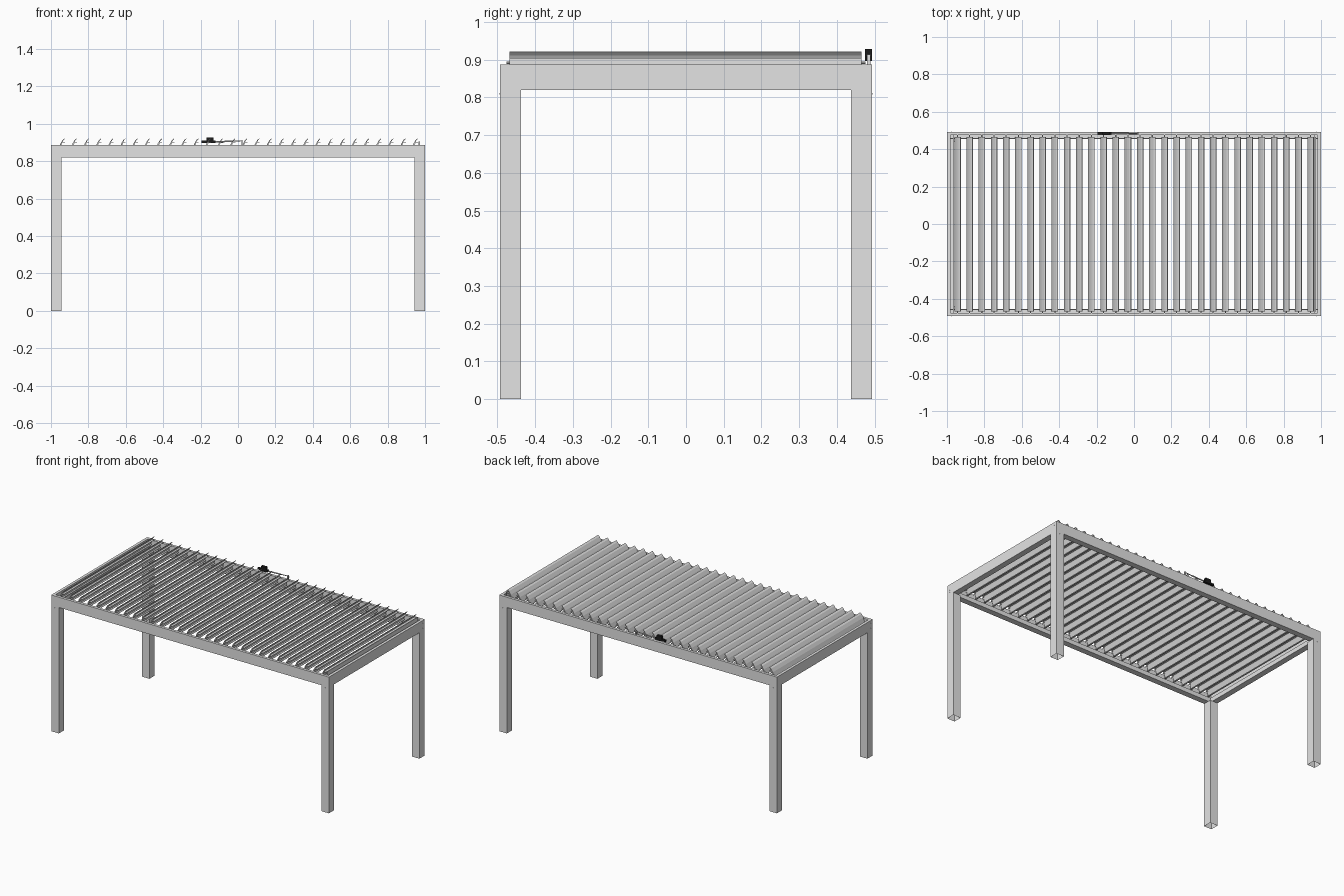
import bpy, bmesh, math
from mathutils import Vector

if "Cube" in bpy.data.objects:
    bpy.data.objects.remove(bpy.data.objects["Cube"])


def material(name, value):
    m = bpy.data.materials.new(name)
    m.diffuse_color = (value, value, value, 1)
    m.use_nodes = True
    m.node_tree.nodes["Principled BSDF"].inputs["Base Color"].default_value = m.diffuse_color
    return m


GREY = material("light grey aluminium", 0.77)
BLACK = material("black plastic", 0.012)
X, Y, TOP, LOW = 1.0, 0.493, 0.887, 0.82
POST = 0.055


def finish(name, bm, mat):
    me = bpy.data.meshes.new(name)
    bm.to_mesh(me)
    bm.free()
    me.materials.append(mat)
    ob = bpy.data.objects.new(name, me)
    bpy.context.collection.objects.link(ob)
    return ob


def box(name, lo, hi, mat=GREY, open_foot=False):
    bm = bmesh.new()
    for v in bmesh.ops.create_cube(bm, size=1)["verts"]:
        v.co = Vector([(a + b) / 2 + c * (b - a) for a, b, c in zip(lo, hi, v.co)])
    if open_foot:
        bm.normal_update()
        foot = [f for f in bm.faces if f.normal.z < -0.5]
        bmesh.ops.delete(bm, geom=foot, context='FACES_ONLY')
    return finish(name, bm, mat)


def prism(name, section, place, a, b, mat=GREY):
    """Extrude a closed section from a to b; place maps (u, v, t) to a point."""
    bm = bmesh.new()
    ends = [[bm.verts.new(place(u, v, t)) for u, v in section] for t in (a, b)]
    n = len(section)
    for i in range(n):
        j = (i + 1) % n
        bm.faces.new((ends[0][i], ends[0][j], ends[1][j], ends[1][i]))
    bm.faces.new(ends[0])
    bm.faces.new(ends[1])
    bmesh.ops.recalc_face_normals(bm, faces=bm.faces)
    return finish(name, bm, mat)


def rod(name, start, end, radius, mat=GREY):
    a, b = Vector(start), Vector(end)
    rot = (b - a).to_track_quat('Z', 'Y')
    sec = [(radius * math.cos(k * math.pi / 4), radius * math.sin(k * math.pi / 4)) for k in range(8)]
    return prism(name, sec, lambda u, v, t: a + rot @ Vector((u, v, t)), 0, (b - a).length, mat)


# Four hollow posts, open at the foot
for sx in (-1, 1):
    for sy in (-1, 1):
        xs = sorted((sx * X, sx * (X - POST)))
        ys = sorted((sy * Y, sy * (Y - POST)))
        box("post", (xs[0], ys[0], 0), (xs[1], ys[1], LOW), open_foot=True)

# Beams with an outer wall and an inner gutter ledge
beam = [(0, LOW), (0, TOP), (0.018, TOP), (0.018, 0.834), (0.034, 0.834),
        (0.034, 0.848), (0.038, 0.848), (0.038, LOW)]
for s in (-1, 1):
    prism("long_beam", beam, lambda u, v, t: (t, s * (Y - u), v), -X, X)
    prism("side_beam", beam, lambda u, v, t: (s * (X - u), t, v), -Y + 0.018, Y - 0.018)

# Tilted louvres with a top lip, a middle rain fin and a lower drain lip
louvre = [(-0.017, -0.028), (-0.006, 0.002), (0.006, 0.022), (0.016, 0.030),
          (0.017, 0.027), (0.010, 0.020), (0.003, 0.008), (0.018, 0.009),
          (0.018, 0.006), (0.002, 0.004), (-0.010, -0.025),
          (-0.004, -0.029), (-0.006, -0.033), (-0.013, -0.033)]
COUNT, PIVOT = 30, 0.892
for i in range(COUNT):
    x = -0.944 + i * 1.888 / (COUNT - 1)
    prism("louvre", louvre, lambda u, v, t: (x + u, t, PIVOT + v), -0.468, 0.465)
    for s in (-1, 1):
        rod("louvre_pin", (x, s * 0.46, PIVOT), (x, s * 0.476, PIVOT), 0.003)

# Fixed flap closing the right end
box("end_flap", (0.966, -0.468, 0.85), (0.972, 0.465, 0.905))

# Drive motor and its push rod on the back beam
box("motor", (-0.168, 0.475, 0.897), (-0.132, 0.493, 0.928), BLACK)
box("motor_gearbox", (-0.195, 0.479, 0.898), (-0.12, 0.491, 0.910), BLACK)
rod("drive_tube", (-0.12, 0.485, 0.904), (-0.03, 0.485, 0.907), 0.004)
rod("push_rod", (-0.03, 0.485, 0.907), (0.025, 0.485, 0.910), 0.0025)
box("rod_bracket", (0.018, 0.480, 0.886), (0.025, 0.489, 0.914))

# Small screws at the frame corners
for sx in (-1, 1):
    for sy in (-1, 1):
        for z in (0.836, 0.850, 0.868):
            rod("screw", (sx * 0.998, sy * 0.472, z), (sx * 1.001, sy * 0.472, z), 0.0015)
        rod("screw", (sx * 0.975, sy * 0.491, 0.81), (sx * 0.975, sy * 0.495, 0.81), 0.0015)
